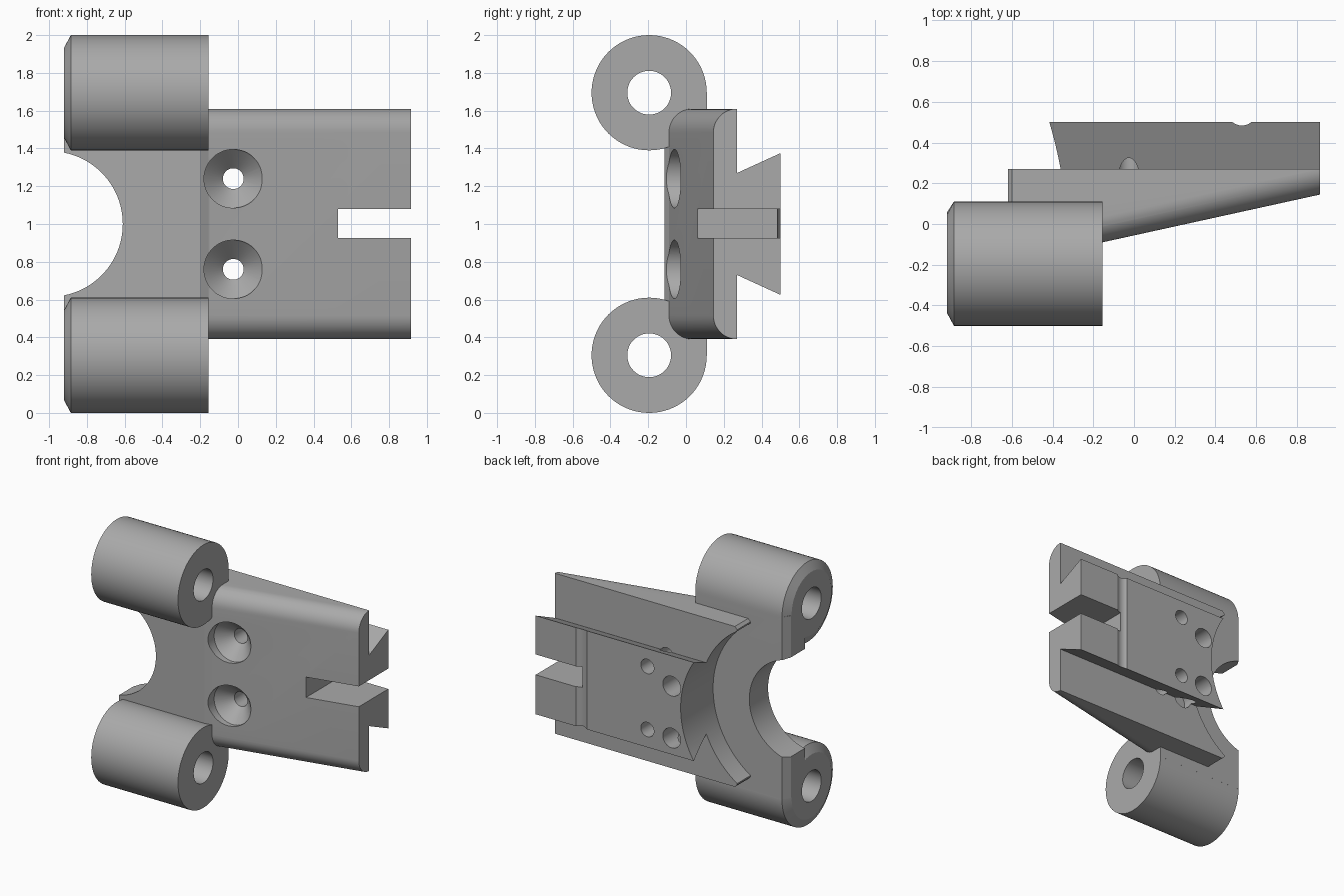
import bpy, bmesh
from math import sin, cos, pi, radians

if "Cube" in bpy.data.objects:
    bpy.data.objects.remove(bpy.data.objects["Cube"])

metal = bpy.data.materials.new("plain grey")
metal.use_nodes = True
grey = (0.4, 0.4, 0.4, 1)
metal.diffuse_color = grey
metal.node_tree.nodes["Principled BSDF"].inputs["Base Color"].default_value = grey


def loft(name, rings):
    """Closed solid through matching rings of 3D points."""
    bm = bmesh.new()
    loops = [[bm.verts.new(p) for p in ring] for ring in rings]
    n = len(loops[0])
    for a, b in zip(loops, loops[1:]):
        for i in range(n):
            j = (i + 1) % n
            bm.faces.new((a[i], a[j], b[j], b[i]))
    bm.faces.new(loops[0])
    bm.faces.new(loops[-1])
    bmesh.ops.recalc_face_normals(bm, faces=bm.faces)
    mesh = bpy.data.meshes.new(name)
    bm.to_mesh(mesh)
    bm.free()
    ob = bpy.data.objects.new(name, mesh)
    bpy.context.collection.objects.link(ob)
    mesh.materials.append(metal)
    return ob


def turned(name, axis, c, profile, n=72):
    """Round solid along an axis; c is the centre in the other two
    coordinates, profile lists (position, radius)."""
    rings = []
    for t, r in profile:
        ring = []
        for i in range(n):
            p = [c[0] + r * cos(2 * pi * i / n), c[1] + r * sin(2 * pi * i / n)]
            p.insert("xyz".index(axis), t)
            ring.append(p)
        rings.append(ring)
    return loft(name, rings)


def box(name, x, y, z):
    return loft(name, [[(u, y[0], z[0]), (u, y[1], z[0]),
                        (u, y[1], z[1]), (u, y[0], z[1])] for u in x])


def combine(target, tool, operation):
    mod = target.modifiers.new(operation.lower(), "BOOLEAN")
    mod.operation, mod.solver, mod.object = operation, "EXACT", tool
    bpy.context.view_layer.objects.active = target
    bpy.ops.object.modifier_apply(modifier=mod.name)
    bpy.data.objects.remove(tool)


def wedge_ring(x, front, half, fillet=0.125, steps=12):
    """Section of the tapered arm, rounded along both front edges."""
    pts = [(x, 0.27, 1 - half), (x, 0.27, 1 + half)]
    arc = [(front + fillet * (1 - sin(a)), half - fillet * (1 - cos(a)))
           for a in (pi / 2 * i / steps for i in range(steps + 1))]
    if front + fillet >= 0.27:
        arc[0] = (0.2699, half)
    pts += [(x, y, 1 + h) for y, h in arc]
    pts += [(x, y, 1 - h) for y, h in reversed(arc)]
    return pts


# Tapered arm with rounded front edges and small tip chamfers
body = loft("hinge_bracket", [wedge_ring(-0.62, -0.1, 0.59),
                              wedge_ring(-0.6, -0.1, 0.61),
                              wedge_ring(-0.2, -0.1, 0.61),
                              wedge_ring(0.915, 0.145, 0.61)])

# Dovetail rail on the back
rail = loft("dovetail_rail", [[(x, 0.2, 0.762), (x, 0.5, 0.625),
                               (x, 0.5, 1.375), (x, 0.2, 1.238)]
                              for x in (-0.55, 0.915)])
combine(body, rail, "UNION")

# Large round relief across the arm and rail
arc_x = -0.995
combine(body, turned("relief_cutter", "y", (arc_x, 1), [(-0.5, 0.69), (0.8, 0.69)], 128),
        "DIFFERENCE")

# Plate joining the two barrels
outline = [(-0.92, -0.115), (-0.2, -0.115), (-0.155, -0.09),
           (-0.155, 0.11), (-0.885, 0.11), (-0.92, 0.055)]
plate = loft("barrel_plate", [[(x, y, z) for x, y in outline] for z in (0.31, 1.695)])
combine(plate, turned("mouth_cutter", "y", (arc_x, 1), [(-0.5, 0.385), (0.5, 0.385)], 96),
        "DIFFERENCE")
combine(body, plate, "UNION")

# Bored barrels, chamfered at the outer end
for z in (0.305, 1.695):
    barrel = turned("barrel", "x", (-0.195, z),
                    [(-0.92, 0.24), (-0.885, 0.305), (-0.155, 0.305)])
    combine(body, barrel, "UNION")
    combine(body, turned("bore_cutter", "x", (-0.195, z), [(-1, 0.116), (-0.1, 0.116)], 48),
            "DIFFERENCE")

# Countersunk screw holes
for z in (0.76, 1.24):
    combine(body, turned("screw_cutter", "y", (-0.025, z),
                         [(-0.4, 0.155), (-0.03, 0.155), (0.07, 0.055), (0.7, 0.055)], 48),
            "DIFFERENCE")

# Blind pin holes in the rail
for z in (0.75, 1.145):
    combine(body, turned("pin_cutter", "y", (-0.23, z), [(0.2, 0.075), (0.7, 0.075)], 40),
            "DIFFERENCE")

# Shallow cross groove and end slot
combine(body, turned("groove_cutter", "z", (0.53, 0.557), [(0.3, 0.073), (1.7, 0.073)], 64),
        "DIFFERENCE")
combine(body, box("slot_cutter", (0.53, 1.2), (-0.5, 0.8), (0.925, 1.08)), "DIFFERENCE")

bpy.ops.object.select_all(action="DESELECT")
body.select_set(True)
bpy.context.view_layer.objects.active = body
bpy.ops.object.shade_smooth_by_angle(angle=radians(25))
